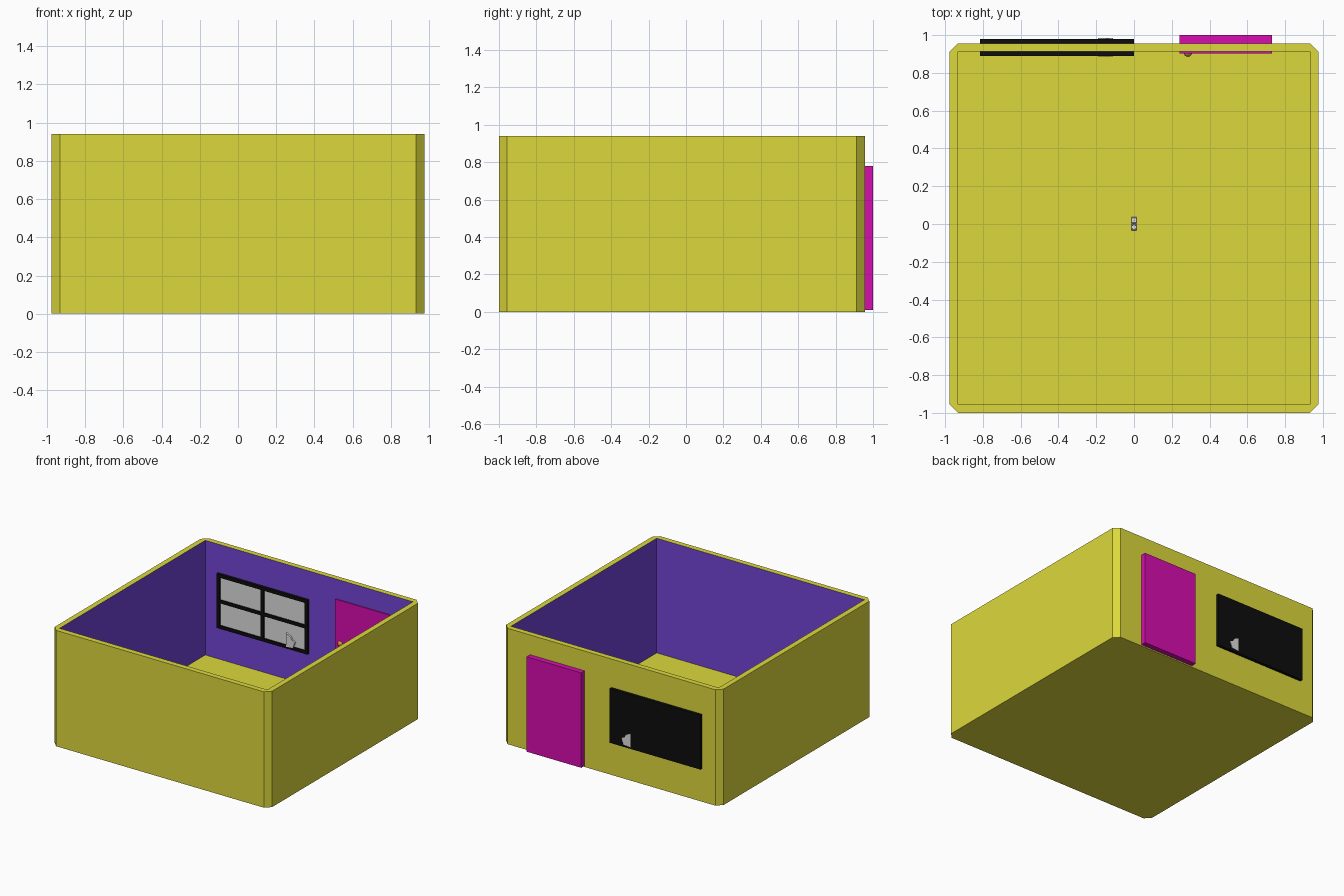
import bpy
import bmesh
from mathutils import Vector

if "Cube" in bpy.data.objects:
    bpy.data.objects.remove(bpy.data.objects["Cube"])


def material(name, r, g, b):
    m = bpy.data.materials.new(name)
    m.use_nodes = True
    m.diffuse_color = (r, g, b, 1)
    m.node_tree.nodes["Principled BSDF"].inputs["Base Color"].default_value = (r, g, b, 1)
    return m


yellow = material("yellow", 0.72, 0.69, 0.045)
purple = material("purple", 0.17, 0.057, 0.68)
magenta = material("magenta", 0.68, 0.004, 0.43)
black = material("black", 0.004, 0.004, 0.004)
grey = material("light grey", 0.72, 0.72, 0.72)
gold = material("orange gold", 0.6, 0.3, 0.05)


def finish(name, bm, *mats):
    bmesh.ops.recalc_face_normals(bm, faces=bm.faces)
    mesh = bpy.data.meshes.new(name)
    bm.to_mesh(mesh)
    bm.free()
    for m in mats:
        mesh.materials.append(m)
    ob = bpy.data.objects.new(name, mesh)
    bpy.context.collection.objects.link(ob)
    return ob


def box(name, low, high, mat):
    """Box between two opposite corners."""
    low, high = Vector(low), Vector(high)
    bm = bmesh.new()
    bmesh.ops.create_cube(bm, size=1)
    for v in bm.verts:
        v.co = (low + high) / 2 + v.co * (high - low)
    return finish(name, bm, mat)


# Open room: chamfered outer walls, square inner corners, thin floor
HX, HY, CY, H, T, FLOOR = 0.976, 0.978, -0.022, 0.94, 0.044, 0.01
bm = bmesh.new()
bottom, rim, inner_top, inner_low = [], [], [], []
for sx, sy in ((-1, -1), (1, -1), (1, 1), (-1, 1)):
    ends = [(sx * HX, sy * (HY - T)), (sx * (HX - T), sy * HY)]
    if sx * sy < 0:
        ends.reverse()
    for x, y in ends:
        bottom.append(bm.verts.new((x, CY + y, 0)))
        rim.append(bm.verts.new((x, CY + y, H)))
    x, y = sx * (HX - T), CY + sy * (HY - T)
    inner_top.append(bm.verts.new((x, y, H)))
    inner_low.append(bm.verts.new((x, y, FLOOR)))
bm.faces.new(bottom)
bm.faces.new(inner_low)
for i in range(8):
    j = (i + 1) % 8
    bm.faces.new((bottom[i], bottom[j], rim[j], rim[i]))
for i in range(4):
    j = (i + 1) % 4
    bm.faces.new((rim[2 * i], rim[2 * i + 1], inner_top[i]))
    bm.faces.new((rim[2 * i + 1], rim[2 * j], inner_top[j], inner_top[i]))
    wall = bm.faces.new((inner_top[i], inner_top[j], inner_low[j], inner_low[i]))
    wall.material_index = 1
finish("room", bm, yellow, purple)

# Door through the back wall, with an inside knob
box("door", (0.24, 0.903, 0.01), (0.73, 1.0, 0.78), magenta)
bm = bmesh.new()
bmesh.ops.create_uvsphere(bm, u_segments=16, v_segments=10, radius=0.022)
bmesh.ops.translate(bm, verts=bm.verts, vec=(0.285, 0.907, 0.43))
knob = finish("door_knob", bm, gold)
for p in knob.data.polygons:
    p.use_smooth = True

# Window: black outer panel, inner frame and bars, four panes
X0, X1, Z0, Z1, B = -0.815, 0.0, 0.27, 0.71, 0.026
YI, YP = 0.889, 0.906
xm, zm = (X0 + X1) / 2, (Z0 + Z1) / 2
box("window_panel", (X0, YP, Z0), (X1, 0.98, Z1), black)
for name, x in (("right", X0), ("middle", xm - B / 2), ("left", X1 - B)):
    box("window_upright_" + name, (x, YI, Z0), (x + B, YP, Z1), black)
for name, z in (("bottom", Z0), ("middle", zm - B / 2), ("top", Z1 - B)):
    box("window_rail_" + name, (X0, YI, z), (X1, YP, z + B), black)
for row, z in (("lower", Z0 + B), ("upper", zm + B / 2)):
    for side, x in (("right", X0 + B), ("left", xm + B / 2)):
        box(f"window_pane_{row}_{side}", (x, YP - 0.006, z),
            (x + (X1 - X0) / 2 - 1.5 * B, YP, z + (Z1 - Z0) / 2 - 1.5 * B), grey)

# Small angular latch passing through the lower pane
bm = bmesh.new()
profile = ((-0.19, 0.285), (-0.19, 0.395), (-0.15, 0.375),
           (-0.135, 0.35), (-0.11, 0.34), (-0.13, 0.29))
face = bm.faces.new([bm.verts.new((x, 0.886, z)) for x, z in profile])
out = bmesh.ops.extrude_face_region(bm, geom=[face])
for v in out["geom"]:
    if isinstance(v, bmesh.types.BMVert):
        v.co.y = 0.984
finish("window_latch", bm, grey)

# Pair of small dice on the middle of the floor
R = 0.017
for name, y, pips in (("back", 0.02, ((0, 0),)),
                      ("front", -0.017, ((-1, -1), (1, 1), (-1, 1), (1, -1)))):
    die = box("die_" + name, (-R, y - R, FLOOR), (R, y + R, FLOOR + 2 * R), grey)
    bev = die.modifiers.new("rounded_edges", "BEVEL")
    bev.width = 0.004
    for i, (px, py) in enumerate(pips):
        cx, cy, top = px * 0.008, y + py * 0.008, FLOOR + 2 * R
        box(f"die_{name}_pip_{i + 1}", (cx - 0.002, cy - 0.002, top - 0.001),
            (cx + 0.002, cy + 0.002, top + 0.0005), black)
